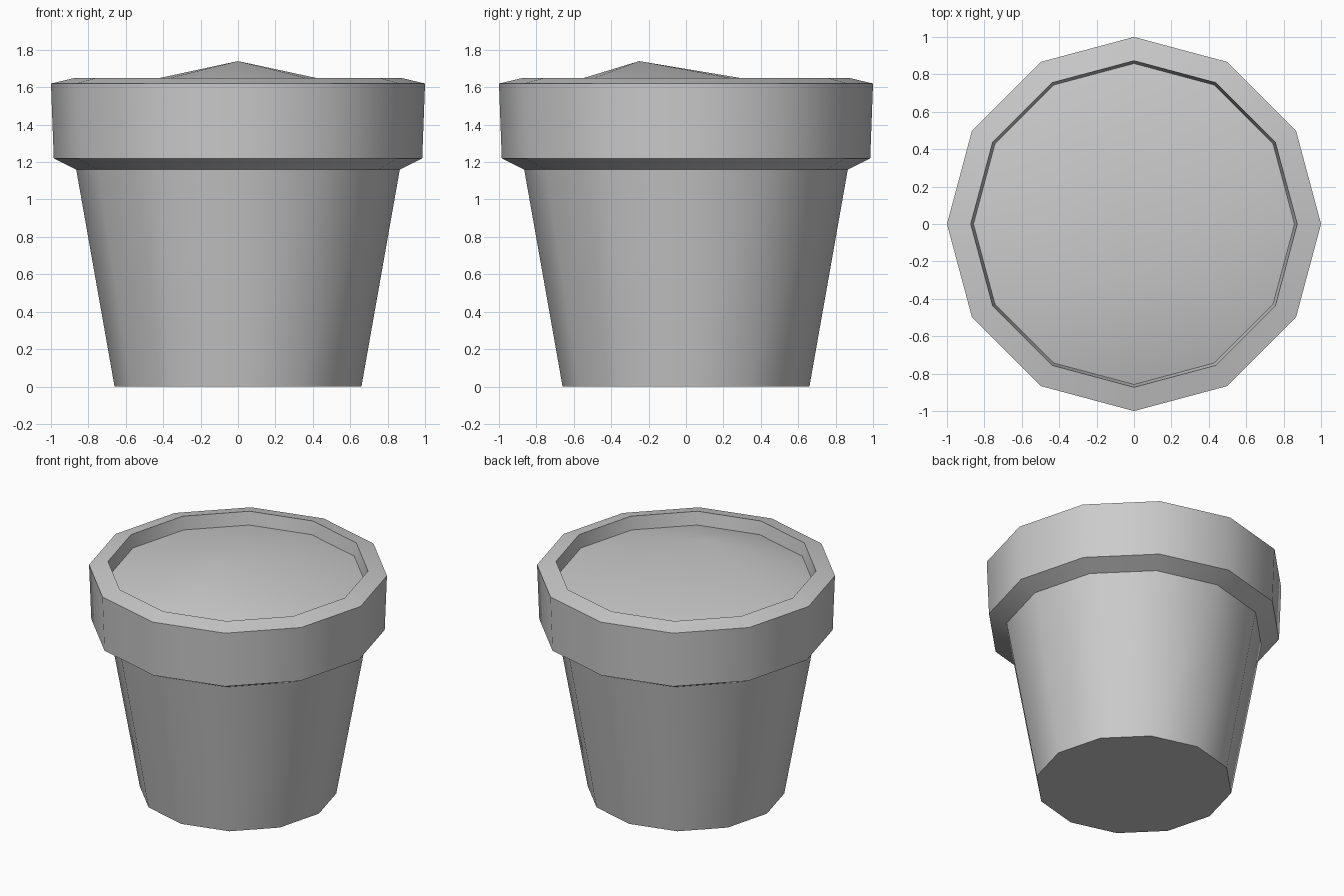
import bpy
import bmesh
import math

SIDES = 12

cube = bpy.data.objects.get("Cube")
if cube:
    bpy.data.objects.remove(cube, do_unlink=True)


def make_material(name, color):
    mat = bpy.data.materials.new(name)
    mat.use_nodes = True
    mat.diffuse_color = color
    mat.node_tree.nodes["Principled BSDF"].inputs["Base Color"].default_value = color
    return mat


def add_ring(bm, radius, z):
    step = 2 * math.pi / SIDES
    return [bm.verts.new((radius * math.cos(i * step), radius * math.sin(i * step), z))
            for i in range(SIDES)]


def finish(bm, name, mat):
    mesh = bpy.data.meshes.new(name)
    bm.to_mesh(mesh)
    bm.free()
    obj = bpy.data.objects.new(name, mesh)
    bpy.context.collection.objects.link(obj)
    mesh.materials.append(mat)
    bpy.ops.object.select_all(action='DESELECT')
    obj.select_set(True)
    bpy.context.view_layer.objects.active = obj
    bpy.ops.object.shade_smooth_by_angle(angle=math.radians(40))
    return obj


grey = make_material("plain grey", (0.6, 0.6, 0.6, 1))

# Pot: tapered body, overhanging rim and inner lip turned from one profile
profile = [(0.66, 0), (0.865, 1.16), (0.985, 1.22), (1, 1.62), (0.873, 1.65), (0.858, 1.555)]
bm = bmesh.new()
rings = [add_ring(bm, r, z) for r, z in profile]
for low, high in zip(rings, rings[1:]):
    for i in range(SIDES):
        j = (i + 1) % SIDES
        bm.faces.new((low[i], low[j], high[j], high[i]))
bm.faces.new(rings[0][::-1])
finish(bm, "flower_pot", grey)

# Soil: shallow mound with its peak toward the front
bm = bmesh.new()
edge = add_ring(bm, *profile[-1])
peak = bm.verts.new((0, -0.25, 1.74))
for i in range(SIDES):
    bm.faces.new((edge[i], edge[(i + 1) % SIDES], peak))
finish(bm, "soil_mound", grey)
